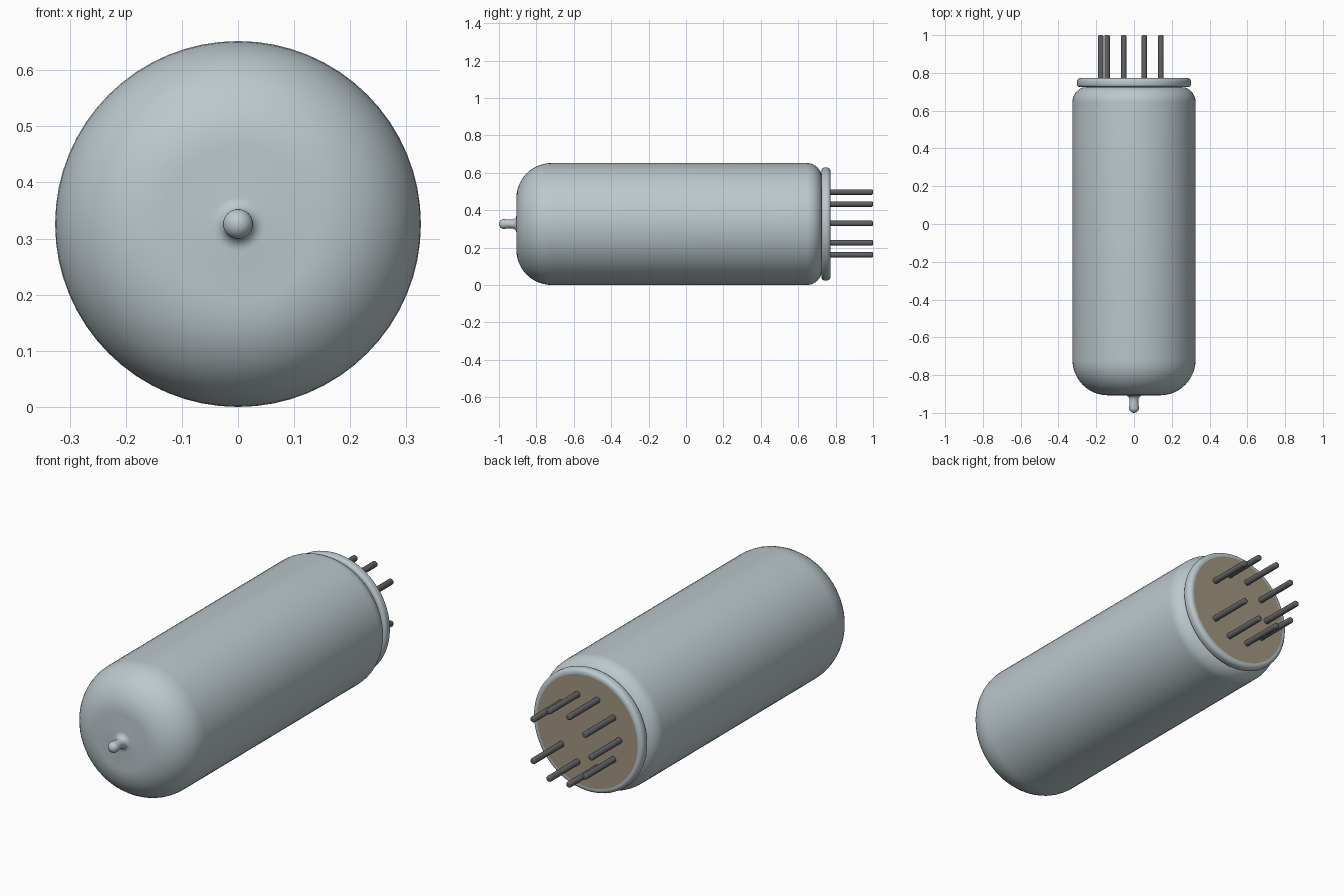
import bpy, bmesh
from math import cos, sin, pi, radians
from mathutils import Matrix

if "Cube" in bpy.data.objects:
    bpy.data.objects.remove(bpy.data.objects["Cube"], do_unlink=True)

R = 0.326          # glass radius, also the height of the axis
SIDES = 64


def material(name, color):
    m = bpy.data.materials.new(name)
    m.use_nodes = True
    m.diffuse_color = color
    m.node_tree.nodes["Principled BSDF"].inputs["Base Color"].default_value = color
    return m


glass = material("pale blue grey glass", (0.50, 0.58, 0.61, 1))
tan = material("tan base", (0.36, 0.31, 0.22, 1))
metal = material("dark grey metal", (0.12, 0.12, 0.125, 1))


def arc(y, r, radius, start, end, steps=8):
    """Arc of (y, r) profile points; angle 0 points along +y, 90 away from the axis."""
    angles = [radians(start + (end - start) * i / steps) for i in range(steps + 1)]
    return [(y + radius * cos(a), r + radius * sin(a)) for a in angles]


def lathe(name, profile, mat, sides=SIDES, x=0, z=R):
    """Revolve (y, r) points around an axis parallel to y."""
    bm = bmesh.new()
    verts = [bm.verts.new((p[1], p[0], 0)) for p in profile]
    edges = [bm.edges.new(pair) for pair in zip(verts, verts[1:])]
    bmesh.ops.spin(bm, geom=verts + edges, cent=(0, 0, 0), axis=(0, 1, 0),
                   angle=2 * pi, steps=sides, use_merge=True)
    bmesh.ops.remove_doubles(bm, verts=bm.verts, dist=0.00001)
    bmesh.ops.recalc_face_normals(bm, faces=bm.faces)
    bmesh.ops.translate(bm, verts=bm.verts, vec=(x, 0, z))
    mesh = bpy.data.meshes.new(name)
    bm.to_mesh(mesh)
    bm.free()
    obj = bpy.data.objects.new(name, mesh)
    bpy.context.collection.objects.link(obj)
    mesh.materials.append(mat)
    bpy.ops.object.select_all(action='DESELECT')
    obj.select_set(True)
    bpy.context.view_layer.objects.active = obj
    bpy.ops.object.shade_smooth_by_angle(angle=radians(40))
    return obj


# Glass envelope: sealed tip, flared foot, domed front, straight wall, rear shoulder
tip = 0.0265
envelope = (arc(-1 + tip, 0, tip, 180, 90)
            + [(-0.945, 0.023)]
            + arc(-0.932, 0.048, 0.025, 270, 360, 6)
            + [(-0.907, 0.138)]
            + arc(-0.719, 0.138, R - 0.138, 180, 90, 12)
            + arc(0.645, R - 0.083, 0.083, 90, 20, 8)
            + [(0.727, 0.2)])
lathe("glass_envelope", envelope, glass)

# Rounded glass rim around the base
rim = ([(0.722, 0.2), (0.725, 0.27)]
       + arc(0.74, 0.287, 0.015, 180, 90, 5)
       + arc(0.753, 0.282, 0.02, 90, 0, 6)
       + [(0.773, 0.276), (0.765, 0.272)])
lathe("base_rim", rim, glass)

# Tan disc closing the base
lathe("base_disc", [(0.765, 0), (0.765, 0.2765), (0.773, 0.2765), (0.773, 0)], tan)

# Nine pins on a ten-position circle, with a gap on the left
pin_r = 0.0148
pin = ([(0.74, 0), (0.74, pin_r)]
       + arc(0.992, pin_r - 0.008, 0.008, 90, 0, 4) + [(1, 0)])
for i in range(1, 10):
    a = i * pi / 5
    lathe(f"pin_{i}", pin, metal, 16, 0.176 * cos(a), R + 0.003 + 0.176 * sin(a))
